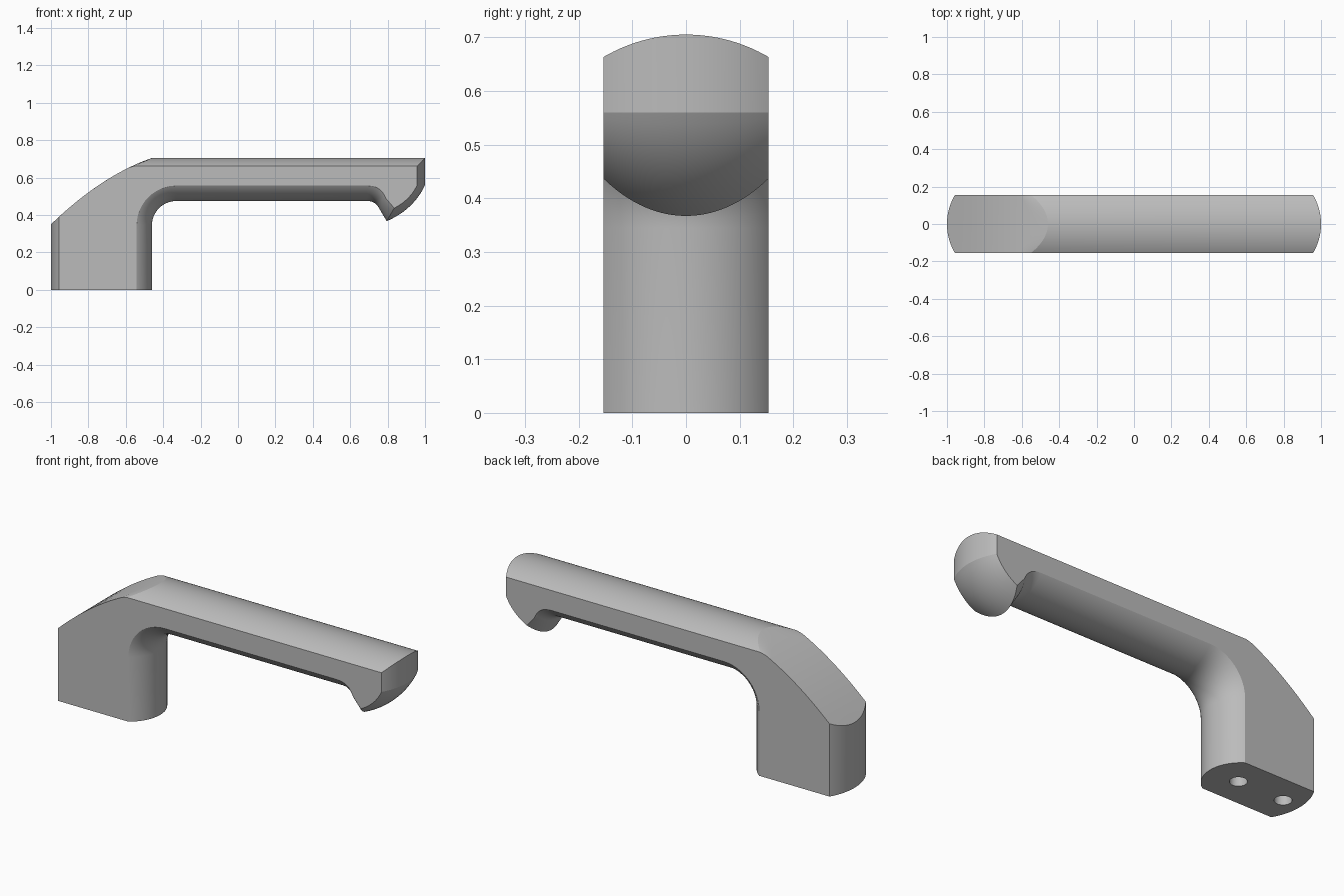
import bpy, bmesh
from math import cos, sin, pi, sqrt, radians

cube = bpy.data.objects.get("Cube")
if cube:
    bpy.data.objects.remove(cube)

HALF = 0.154      # half width of the handle
SLICES = 32


def lerp(a, b, t):
    return a + (b - a) * t


def bezier(a, b, c, n):
    """Quadratic curve from a to c, bent towards b."""
    out = []
    for i in range(n + 1):
        t = i / n
        out.append(tuple((1 - t) ** 2 * p + 2 * t * (1 - t) * q + t * t * r
                         for p, q, r in zip(a, b, c)))
    return out


def bulge(y, depth):
    """Inset of a round face at y: none in the middle, depth at the sides."""
    r = (HALF ** 2 + depth ** 2) / (2 * depth)
    return r - sqrt(r * r - y * y)


def ramp(x):
    """Height of the slightly domed slope above the post."""
    f = (x + 1) / 0.54
    return 0.35 + 0.355 * f + 0.168 * f * (1 - f)


def mix(a, b, t):
    return tuple(lerp(p, q, t) for p, q in zip(a, b))


def outline(y):
    """Side outline of the handle at distance y from the middle."""
    s = bulge(y, 0.042)
    k = bulge(y, 0.082)
    f, g = s / 0.042, k / 0.082
    pts = [(-1 + s, 0)]
    # slope over the post, then the top
    x0, x1 = -1 + s, lerp(-0.46, -0.55, f)
    pts += [(x, ramp(x)) for x in (lerp(x0, x1, i / 12) for i in range(12))]
    pts.append((x1, 0.705 - s))
    # rounded end and hooked tip
    pts.append((1 - s, 0.705 - s))
    tip = mix((0.795, 0.367), (0.835, 0.437), f)
    pts += bezier((1 - s, 0.56), mix((0.94, 0.43), (0.92, 0.48), f), tip, 12)
    # inside of the hook and the underside
    pts += bezier(mix((0.755, 0.435), (0.79, 0.49), g),
                  mix((0.735, 0.475), (0.765, 0.557), g),
                  (0.69, 0.475 + k), 8)
    # fillet into the post
    r = 0.13 + k
    pts += [(-0.33 - r * sin(a), 0.345 + r * cos(a))
            for a in (i / 12 * pi / 2 for i in range(13))]
    pts.append((-0.46 - k, 0))
    return pts


# Handle body lofted across its width
bm = bmesh.new()
rows = []
for i in range(SLICES + 1):
    y = -HALF * cos(pi * i / SLICES)
    rows.append([bm.verts.new((x, y, z)) for x, z in outline(y)])
n = len(rows[0])
for a, b in zip(rows, rows[1:]):
    for j in range(n):
        m = (j + 1) % n
        bm.faces.new((a[j], a[m], b[m], b[j]))
bm.faces.new(rows[0])
bm.faces.new(rows[-1])
bmesh.ops.recalc_face_normals(bm, faces=bm.faces)
mesh = bpy.data.meshes.new("handle")
bm.to_mesh(mesh)
bm.free()
handle = bpy.data.objects.new("handle", mesh)
bpy.context.collection.objects.link(handle)

# Plain grey
mat = bpy.data.materials.new("grey")
mat.use_nodes = True
grey = (0.5, 0.5, 0.5, 1)
mat.diffuse_color = grey
mat.node_tree.nodes["Principled BSDF"].inputs["Base Color"].default_value = grey
mesh.materials.append(mat)

# Two screw holes in the base
for x in (-0.9, -0.63):
    bpy.ops.mesh.primitive_cylinder_add(vertices=32, radius=0.042, depth=0.4,
                                        location=(x, 0, 0))
    cutter = bpy.context.object
    cutter.name = "screw_hole_cutter"
    cutter.hide_render = True
    cutter.data.materials.append(mat)
    mod = handle.modifiers.new("screw_hole", 'BOOLEAN')
    mod.operation = 'DIFFERENCE'
    mod.solver = 'EXACT'
    mod.object = cutter
    bpy.context.view_layer.objects.active = handle
    bpy.ops.object.modifier_apply(modifier=mod.name)
    bpy.data.objects.remove(cutter)

bpy.ops.object.select_all(action='DESELECT')
handle.select_set(True)
bpy.context.view_layer.objects.active = handle
bpy.ops.object.shade_smooth_by_angle(angle=radians(16))
